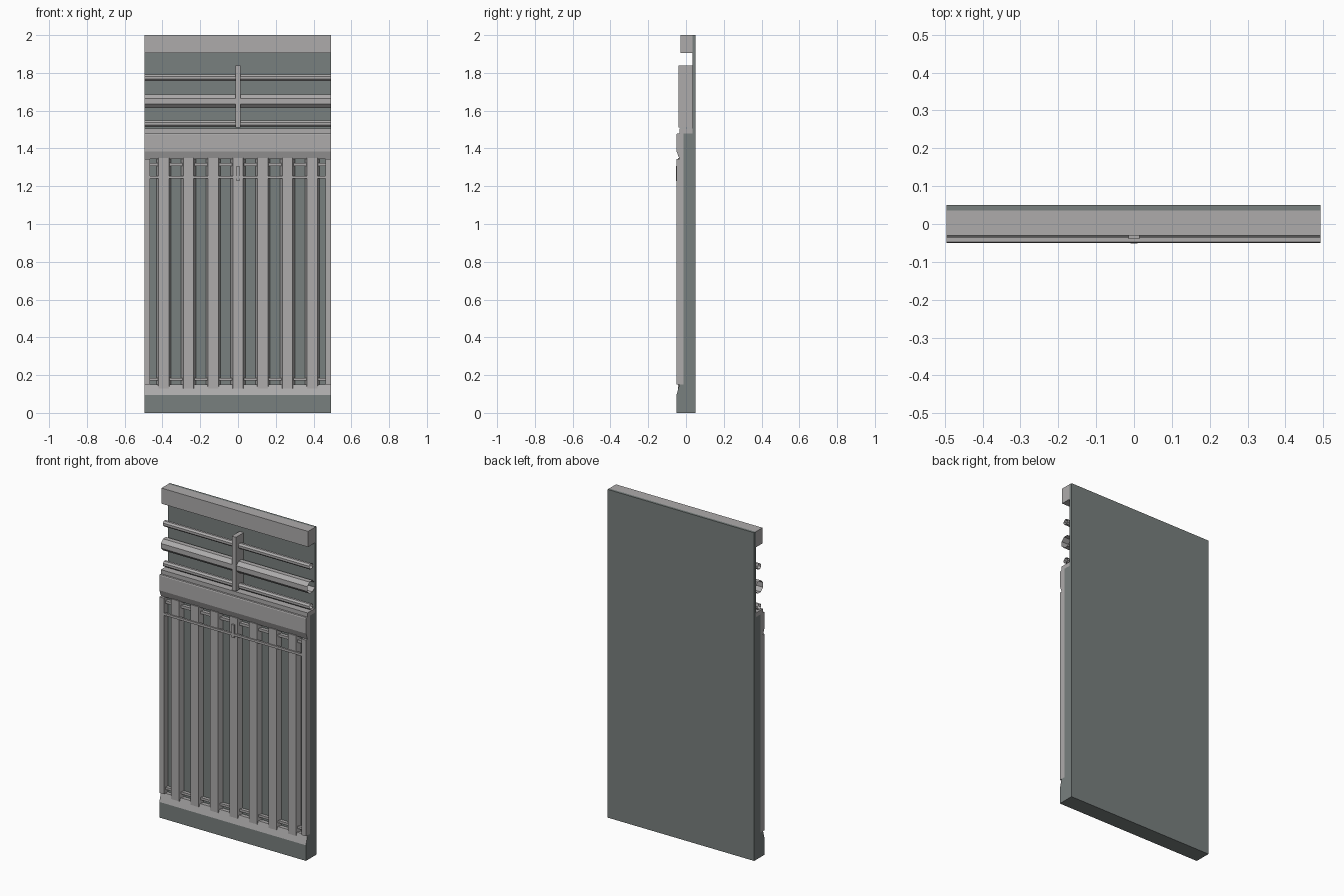
import bpy
import bmesh
from math import pi
from mathutils import Matrix

cube = bpy.data.objects.get("Cube")
if cube:
    bpy.data.objects.remove(cube, do_unlink=True)


def material(name, rgb):
    m = bpy.data.materials.new(name)
    m.use_nodes = True
    m.diffuse_color = (*rgb, 1)
    m.node_tree.nodes["Principled BSDF"].inputs["Base Color"].default_value = (*rgb, 1)
    return m


LIGHT = material("light grey metal", (0.42, 0.41, 0.41))
DARK = material("dark grey metal", (0.19, 0.215, 0.21))
LEFT, RIGHT = 0.493, -0.495


def finish(name, bm, mats):
    bmesh.ops.recalc_face_normals(bm, faces=bm.faces)
    mesh = bpy.data.meshes.new(name)
    bm.to_mesh(mesh)
    bm.free()
    for m in mats:
        mesh.materials.append(m)
    ob = bpy.data.objects.new(name, mesh)
    bpy.context.collection.objects.link(ob)
    return ob


def prism(name, points, direction, mats):
    """Extrude a closed outline along a direction."""
    bm = bmesh.new()
    face = bm.faces.new([bm.verts.new(p) for p in points])
    side = bmesh.ops.extrude_face_region(bm, geom=[face])
    moved = [v for v in side["geom"] if isinstance(v, bmesh.types.BMVert)]
    bmesh.ops.translate(bm, verts=moved, vec=direction)
    return finish(name, bm, mats)


def box(name, x, y, z, mat):
    base = [(x[i], y[j], z[0]) for i, j in ((0, 0), (1, 0), (1, 1), (0, 1))]
    return prism(name, base, (0, 0, z[1] - z[0]), [mat])


def moulding(name, profile, mats):
    """Full-width moulding from a (y, z) profile."""
    return prism(name, [(RIGHT, y, z) for y, z in profile], (LEFT - RIGHT, 0, 0), mats)


def tube(name, z, radius, y=0.0):
    """Open-ended eight-sided pipe with a flat face to the front."""
    bm = bmesh.new()
    bmesh.ops.create_cone(bm, cap_ends=False, segments=8, radius1=radius,
                          radius2=radius, depth=LEFT - RIGHT,
                          matrix=Matrix.Translation(((LEFT + RIGHT) / 2, y, z))
                          @ Matrix.Rotation(pi / 2, 4, "Y")
                          @ Matrix.Rotation(pi / 8, 4, "Z"))
    return finish(name, bm, [LIGHT])


WIDE = (RIGHT, LEFT)

# Backing and upper service recess
box("lower_backing", WIDE, (-0.012, 0.05), (0, 1.48), DARK)
box("upper_backing", WIDE, (0.035, 0.05), (1.48, 2), DARK)
box("top_beam", WIDE, (-0.03, 0.035), (1.905, 2), LIGHT)
box("recess_ledge", WIDE, (-0.035, 0.035), (1.48, 1.505), LIGHT)
box("pipe_bracket", (-0.014, 0.014), (-0.04, 0.035), (1.51, 1.84), LIGHT)
tube("upper_pipe", 1.775, 0.018)
tube("middle_pipe", 1.65, 0.038)
tube("lower_pipe", 1.53, 0.018)

# Chamfered band above the slats and plinth below
moulding("upper_band", [(-0.012, 1.48), (-0.047, 1.48), (-0.05, 1.475),
                        (-0.05, 1.385), (-0.035, 1.345), (-0.012, 1.345)], [LIGHT])
plinth = moulding("plinth", [(-0.012, 0), (-0.05, 0), (-0.05, 0.095),
                             (-0.035, 0.15), (-0.012, 0.15)], [DARK, LIGHT])
for face in plinth.data.polygons:
    if face.normal.z > 0.1:
        face.material_index = 1

# Frame stiles at both edges
for name, x in (("right_stile", (RIGHT, -0.465)), ("left_stile", (0.463, LEFT))):
    box(name, x, (-0.05, -0.012), (0.15, 1.345), LIGHT)

# Tapered upright slats
for i in range(-3, 4):
    c = i * 0.131
    outline = [(c - 0.039, -0.012, 0.13), (c - 0.027, -0.043, 0.13),
               (c + 0.027, -0.043, 0.13), (c + 0.039, -0.012, 0.13)]
    prism(f"slat_{i + 4}", outline, (0, 0, 1.22), [LIGHT])

# Cross rails between the slats
INNER = (-0.465, 0.463)
box("upper_cross_rail", INNER, (-0.032, -0.012), (1.306, 1.322), LIGHT)
box("lower_cross_rail", INNER, (-0.032, -0.012), (0.172, 0.186), LIGHT)

# Front rod and its clip
box("front_rod", INNER, (-0.05, -0.038), (1.24, 1.254), LIGHT)
box("rod_clip", (-0.009, 0.009), (-0.052, -0.04), (1.228, 1.308), LIGHT)
